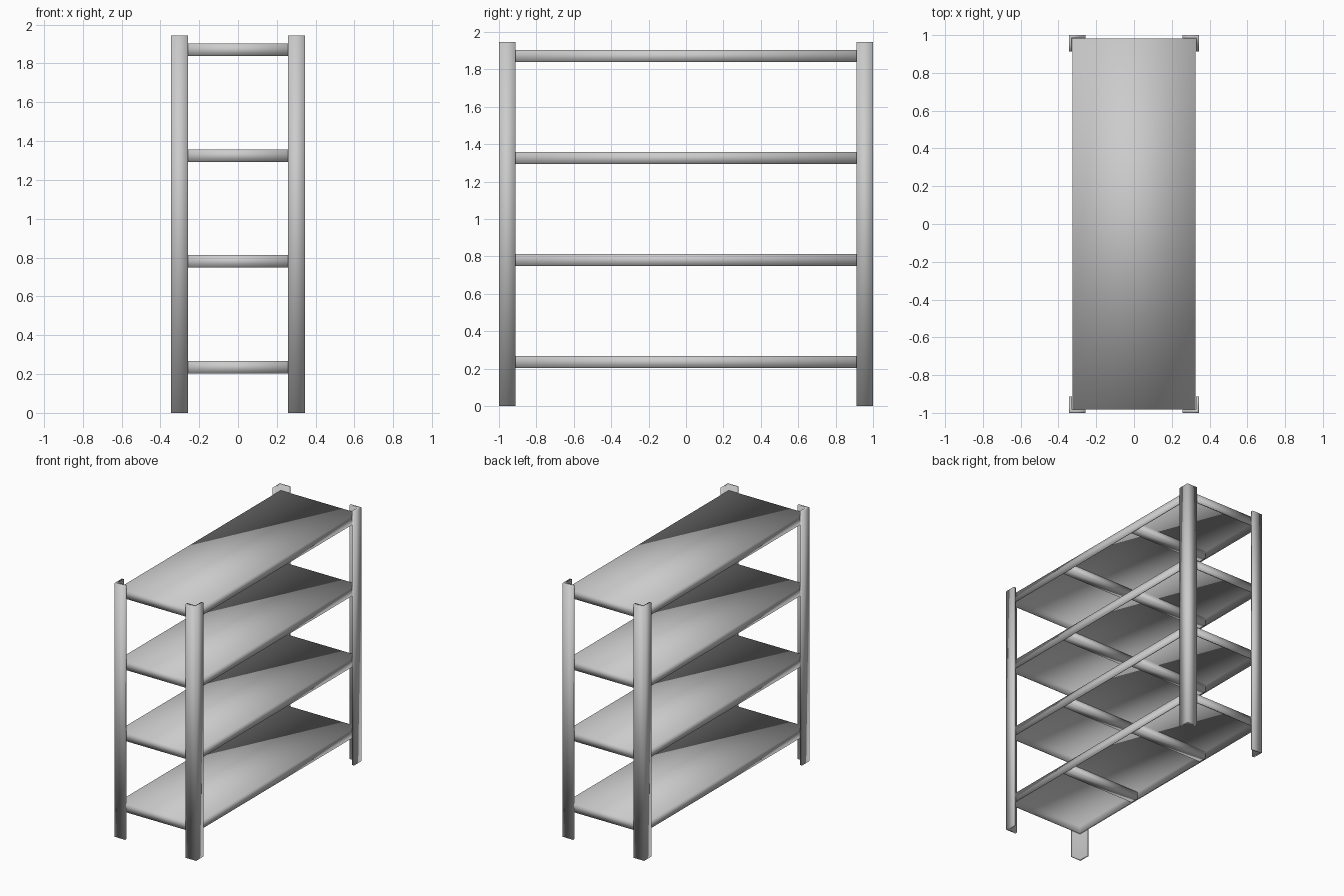
import bpy, bmesh

if "Cube" in bpy.data.objects:
    bpy.data.objects.remove(bpy.data.objects["Cube"])

X, Y, H = 0.345, 1.0, 1.945      # outer half width, half length, height
T = 0.018                        # sheet thickness of the posts
LEG = 0.088                      # flange width of the posts
SX, SY, SH = 0.326, 0.982, 0.065 # shelf half sizes and rim height
SHELF_Z = [0.203 + i * 0.545 for i in range(4)]


def finish(bm, name):
    bmesh.ops.recalc_face_normals(bm, faces=bm.faces)
    for f in bm.faces:
        f.smooth = True
    me = bpy.data.meshes.new(name)
    bm.to_mesh(me)
    bm.free()
    ob = bpy.data.objects.new(name, me)
    bpy.context.collection.objects.link(ob)
    return ob


def box(bm, lo, hi):
    verts = bmesh.ops.create_cube(bm, size=1)['verts']
    for v in verts:
        v.co = [(a + b) / 2 + c * (b - a) for a, b, c in zip(lo, hi, v.co)]


def corner_post(name, sx, sy):
    # L-shaped angle profile, open towards the inside of the rack
    profile = [(X, Y), (X - LEG, Y), (X - LEG, Y - T),
               (X - T, Y - T), (X - T, Y - LEG), (X, Y - LEG)]
    bm = bmesh.new()
    base = bm.faces.new([bm.verts.new((x * sx, y * sy, 0)) for x, y in profile])
    top = bmesh.ops.extrude_face_region(bm, geom=[base])['geom']
    bmesh.ops.translate(bm, vec=(0, 0, H),
                        verts=[g for g in top if isinstance(g, bmesh.types.BMVert)])
    return finish(bm, name)


def shelf(name, z):
    # folded tray: plate with four rims, open underneath
    bm = bmesh.new()
    box(bm, (-SX, -SY, z), (SX, SY, z + SH))
    bmesh.ops.recalc_face_normals(bm, faces=bm.faces)
    bm.faces.ensure_lookup_table()
    bmesh.ops.delete(bm, geom=[f for f in bm.faces if f.normal.z < -0.5],
                     context='FACES')
    ob = finish(bm, name)
    # after removing the bottom, make sure the plate normal points up
    if max(ob.data.polygons, key=lambda p: abs(p.normal.z)).normal.z < 0:
        ob.data.flip_normals()
    mod = ob.modifiers.new("sheet", 'SOLIDIFY')
    mod.thickness = 0.012
    mod.offset = -1
    mod.use_even_offset = True
    return ob


def braces(name, z):
    # two cross bars stiffening the underside of a shelf
    for side, yc in (("front", -0.37), ("back", 0.38)):
        bm = bmesh.new()
        box(bm, (-SX + 0.011, yc - 0.035, z + 0.001),
            (SX - 0.011, yc + 0.035, z + SH - 0.011))
        finish(bm, f"{name}_{side}")


# four posts
for sy, ny in ((-1, "front"), (1, "back")):
    for sx, nx in ((-1, "left"), (1, "right")):
        corner_post(f"post_{ny}_{nx}", sx, sy)

# four shelves with their braces
for i, z in enumerate(SHELF_Z, 1):
    shelf(f"shelf_{i}", z)
    braces(f"shelf_brace_{i}", z)
